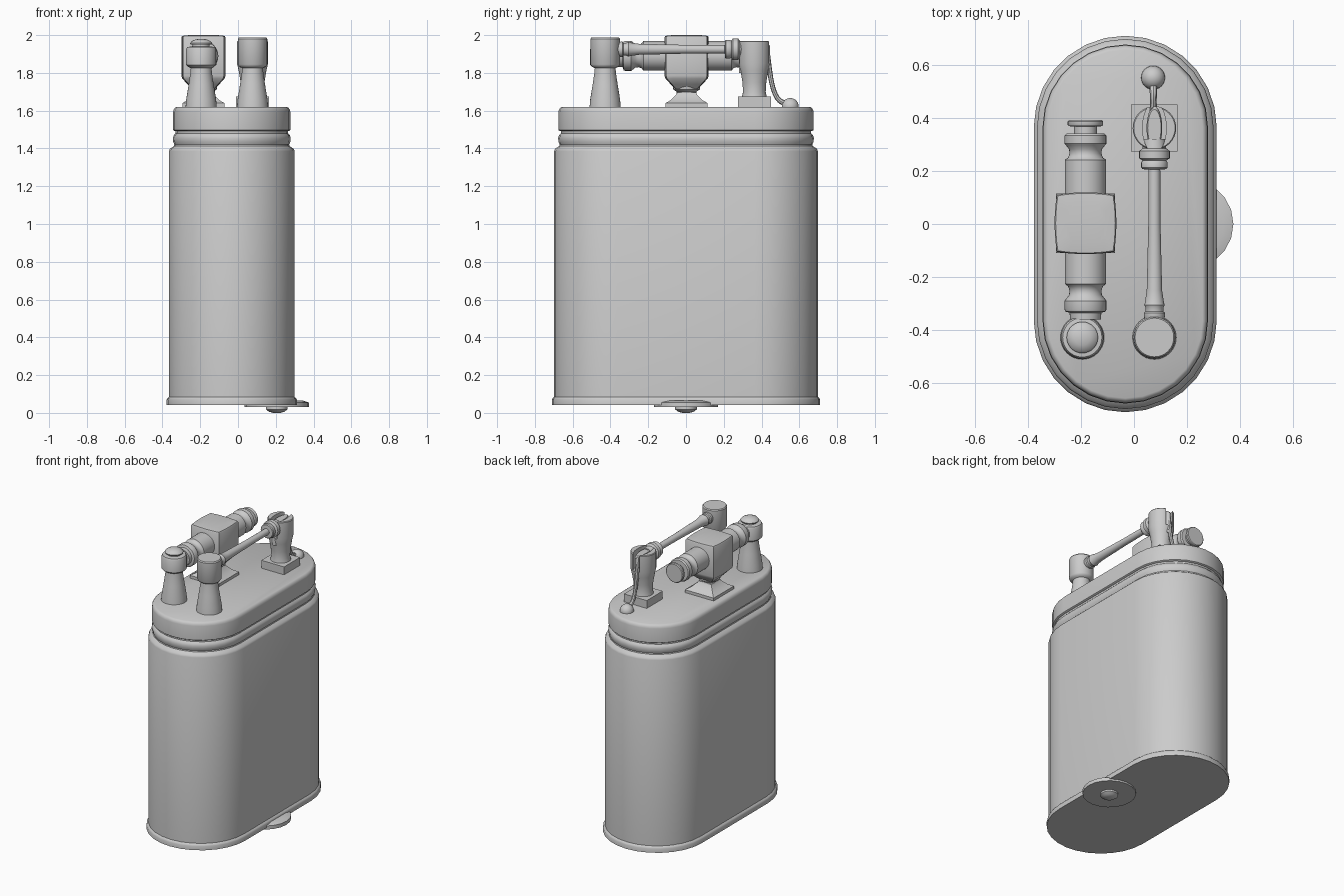
import bpy, bmesh, math
from mathutils import Vector

if "Cube" in bpy.data.objects:
    bpy.data.objects.remove(bpy.data.objects["Cube"])

CX = -0.033                      # case centre in x
ARM_X, ROD_X = -0.183, 0.077     # the two mechanism lines


def finish(name, bm, angle=35):
    bmesh.ops.recalc_face_normals(bm, faces=bm.faces)
    me = bpy.data.meshes.new(name)
    bm.to_mesh(me)
    bm.free()
    ob = bpy.data.objects.new(name, me)
    bpy.context.collection.objects.link(ob)
    smooth(ob, angle)
    return ob


def smooth(ob, angle=35):
    bpy.ops.object.select_all(action='DESELECT')
    ob.select_set(True)
    bpy.context.view_layer.objects.active = ob
    bpy.ops.object.shade_smooth_by_angle(angle=math.radians(angle))


def loft(name, rings, angle=35):
    """Skin a list of equal-length point rings and cap both ends."""
    bm = bmesh.new()
    vs = [[bm.verts.new(p) for p in ring] for ring in rings]
    n = len(vs[0])
    for a, b in zip(vs, vs[1:]):
        for i in range(n):
            j = (i + 1) % n
            bm.faces.new((a[i], a[j], b[j], b[i]))
    bm.faces.new(vs[0])
    bm.faces.new(vs[-1])
    return finish(name, bm, angle)


def lathe(name, origin, profile, axis='Z', segs=32, sx=1.0):
    """Profile is (radius, distance along axis) pairs."""
    o = Vector(origin)
    rings = []
    for r, t in profile:
        ring = []
        for i in range(segs):
            a = 2 * math.pi * i / segs
            c, s = sx * r * math.cos(a), r * math.sin(a)
            ring.append(o + Vector((c, s, t) if axis == 'Z' else (c, t, s)))
        rings.append(ring)
    return loft(name, rings)


def stadium(w, z, n=14):
    pts = []
    for side in (1, -1):
        for i in range(n + 1):
            a = math.pi * i / n
            pts.append((CX + side * w * math.cos(a),
                        side * (0.365 + w * math.sin(a)), z))
    return pts


def bulged_square(cx, cy, h, z, bulge=0.0, n=6):
    pts = []
    for k in range(4):
        ca, sa = [(1, 0), (0, 1), (-1, 0), (0, -1)][k]
        for i in range(n):
            t = -1 + 2 * i / n
            u, v = h * (1 + bulge * (1 - t * t)), h * t
            pts.append((cx + ca * u - sa * v, cy + sa * u + ca * v, z))
    return pts


# case: foot lip, straight wall, shoulder and beaded neck
loft("case_body", [stadium(w, z) for w, z in [
    (0.345, 0.042), (0.345, 0.07), (0.341, 0.078), (0.333, 0.085), (0.333, 1.385),
    (0.328, 1.398), (0.306, 1.413), (0.304, 1.42), (0.31, 1.435), (0.312, 1.455),
    (0.307, 1.47), (0.297, 1.48), (0.297, 1.50)]])
# lid
loft("lid", [stadium(w, z) for w, z in [
    (0.303, 1.492), (0.31, 1.497), (0.31, 1.595), (0.307, 1.606),
    (0.301, 1.615), (0.292, 1.62)]], 50)

# filler cap disc and screw under the base
lathe("filler_disc", (0.205, 0, 0), [(0.17, 0.03), (0.17, 0.055), (0.135, 0.066)], segs=20)
lathe("filler_screw", (0.205, 0, 0), [(0.02, 0.0), (0.04, 0.006), (0.057, 0.018),
                                      (0.057, 0.035)], segs=20)

# front posts
foot = [(0.083, 1.615), (0.079, 1.66), (0.066, 1.74), (0.057, 1.80), (0.055, 1.825)]
lathe("left_post", (-0.195, -0.428, 0), foot + [
    (0.068, 1.832), (0.08, 1.843), (0.08, 1.925), (0.074, 1.937),
    (0.045, 1.94), (0.045, 1.952)])
lathe("left_post_cap", (-0.195, -0.428, 0), [
    (0.057, 1.95), (0.059, 1.957), (0.05, 1.968), (0.03, 1.977), (0.008, 1.98)])
lathe("right_post", (0.077, -0.428, 0), foot + [
    (0.07, 1.832), (0.078, 1.845), (0.078, 1.98), (0.073, 1.987)])

# thick barrel arm lying along y
lathe("barrel_arm", (ARM_X, 0, 1.89), [
    (0.058, -0.36), (0.06, -0.335), (0.076, -0.33), (0.079, -0.322), (0.079, -0.29),
    (0.074, -0.283), (0.062, -0.268), (0.06, -0.25), (0.066, -0.235), (0.078, -0.226),
    (0.078, 0.242), (0.066, 0.25), (0.06, 0.265), (0.062, 0.282), (0.074, 0.297),
    (0.079, 0.303), (0.079, 0.333), (0.072, 0.341), (0.043, 0.342), (0.043, 0.368),
    (0.064, 0.369), (0.067, 0.374), (0.067, 0.387), (0.062, 0.392)], 'Y')

# block around the barrel, on a round neck and pyramid plinth
loft("barrel_block", [bulged_square(ARM_X, 0.003, h, z, b) for h, z, b in [
    (0.055, 1.715, 0.08), (0.078, 1.74, 0.08), (0.104, 1.77, 0.08), (0.108, 1.785, 0.08),
    (0.108, 1.988, 0.08), (0.104, 1.996, 0.08), (0.07, 2.0, 0.08)]])
lathe("block_neck", (ARM_X, 0.003, 0), [
    (0.06, 1.675), (0.052, 1.69), (0.052, 1.70), (0.07, 1.712), (0.073, 1.73)], segs=24)
loft("block_plinth", [bulged_square(ARM_X, 0.003, h, z) for h, z in [
    (0.112, 1.615), (0.112, 1.64), (0.085, 1.655), (0.055, 1.685), (0.05, 1.695)]])

# slim rod between the right posts
lathe("rod", (ROD_X, 0, 1.925), [
    (0.036, -0.36), (0.04, -0.347), (0.04, -0.335), (0.034, -0.33), (0.034, -0.315),
    (0.039, -0.305), (0.036, -0.298), (0.029, -0.25), (0.023, 0.0), (0.022, 0.205),
    (0.045, 0.207), (0.05, 0.213), (0.05, 0.232), (0.045, 0.24), (0.058, 0.248),
    (0.058, 0.275), (0.045, 0.285), (0.04, 0.32)], 'Y', 24)

# forked rear post with plinth
PY = 0.362
loft("fork_plinth", [bulged_square(ROD_X, PY, 0.088, z) for z in (1.615, 1.675)])
fork = lathe("fork_post", (ROD_X, PY, 0), [
    (0.066, 1.67), (0.06, 1.70), (0.063, 1.75), (0.073, 1.81), (0.082, 1.85),
    (0.082, 1.965), (0.078, 1.97)])
slot = lathe("slot_cutter", (ROD_X, PY, 0), [(0.095, 1.85), (0.095, 2.05)], sx=0.47)
mod = fork.modifiers.new("slot", 'BOOLEAN')
mod.object, mod.operation, mod.solver = slot, 'DIFFERENCE', 'EXACT'
bpy.context.view_layer.objects.active = fork
bpy.ops.object.modifier_apply(modifier="slot")
bpy.data.objects.remove(slot)
smooth(fork)
lathe("fork_blade", (ROD_X, PY, 0), [(0.082, 1.80), (0.082, 1.945), (0.07, 1.958)], sx=0.36)

# curved lever running down to the thumb ball
cu = bpy.data.curves.new("lever", 'CURVE')
cu.dimensions = '3D'
cu.bevel_depth, cu.bevel_resolution, cu.use_fill_caps = 0.014, 2, True
path = [(0.425, 1.95, 1.0), (0.437, 1.85, 1.0), (0.45, 1.75, 0.9), (0.475, 1.67, 0.9),
        (0.505, 1.64, 1.0), (0.55, 1.635, 1.2)]
sp = cu.splines.new('NURBS')
sp.points.add(len(path) - 1)
for p, (y, z, r) in zip(sp.points, path):
    p.co, p.radius = (0.073, y, z, 1), r
sp.use_endpoint_u, sp.order_u, sp.resolution_u = True, 4, 6
lever = bpy.data.objects.new("lever", cu)
bpy.context.collection.objects.link(lever)
bpy.ops.object.select_all(action='DESELECT')
lever.select_set(True)
bpy.context.view_layer.objects.active = lever
bpy.ops.object.convert(target='MESH')
smooth(bpy.context.object)

bm = bmesh.new()
bmesh.ops.create_uvsphere(bm, u_segments=24, v_segments=12, radius=0.045)
bmesh.ops.translate(bm, verts=bm.verts, vec=(0.072, 0.552, 1.622))
finish("thumb_ball", bm)
